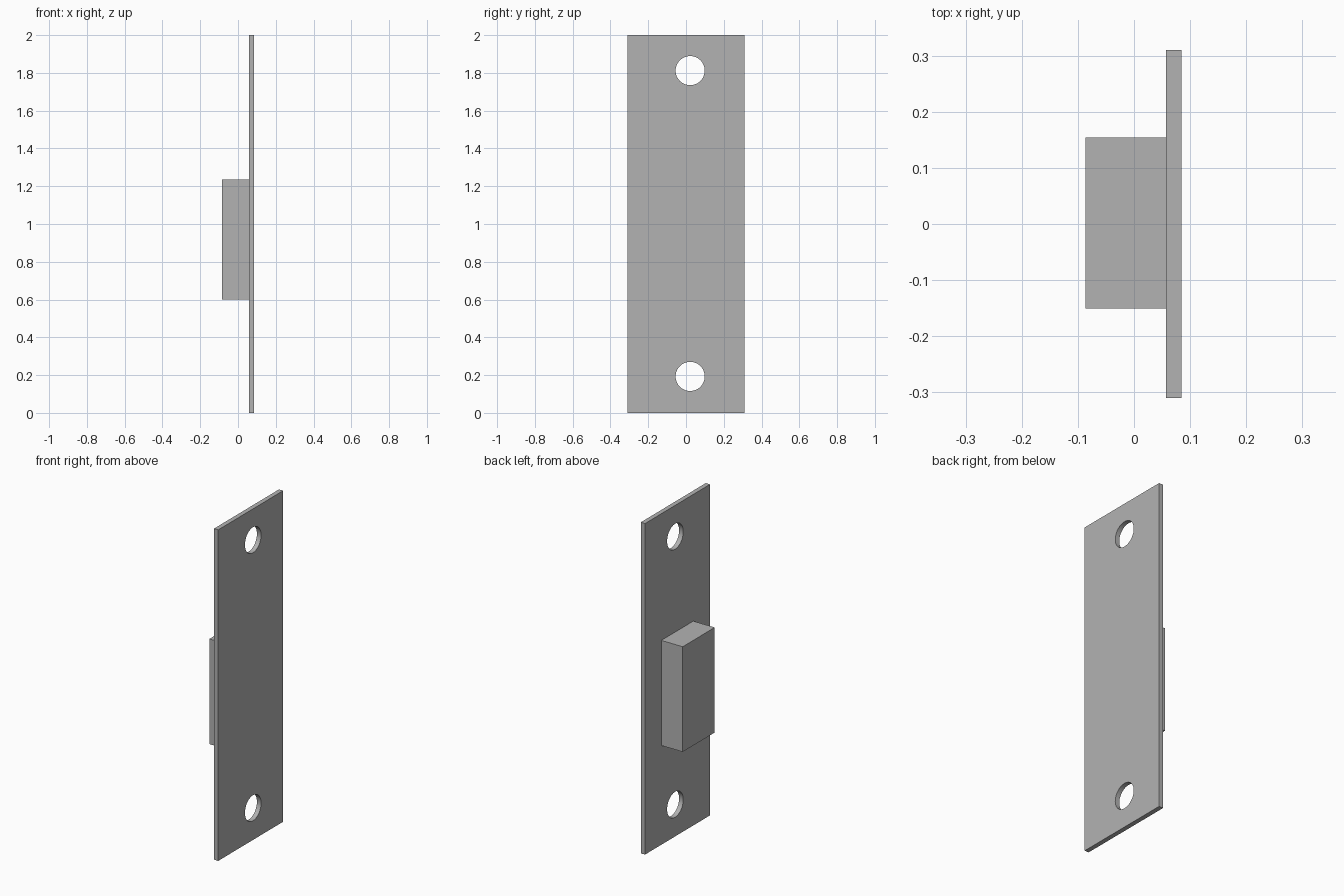
import bpy, bmesh
from math import cos, sin, pi, radians

cube = bpy.data.objects.get("Cube")
if cube:
    bpy.data.objects.remove(cube, do_unlink=True)

PLATE_BACK, PLATE_FRONT = 0.057, 0.085
HALF_WIDTH, HEIGHT = 0.31, 2.0
HOLE_Y, HOLE_RADIUS, HOLE_SIDES = 0.022, 0.077, 64

# Single metal colour
metal = bpy.data.materials.new("grey_metal")
metal.use_nodes = True
grey = (0.45, 0.45, 0.45, 1)
metal.diffuse_color = grey
metal.node_tree.nodes["Principled BSDF"].inputs["Base Color"].default_value = grey


def add_outline(curve, points):
    spline = curve.splines.new("POLY")
    spline.points.add(len(points) - 1)
    for point, (y, z) in zip(spline.points, points):
        point.co = (y, z, 0, 1)
    spline.use_cyclic_u = True


def circle(cy, cz, radius):
    steps = [2 * pi * i / HOLE_SIDES for i in range(HOLE_SIDES)]
    return [(cy + radius * cos(a), cz + radius * sin(a)) for a in steps]


# Mounting plate: rectangular profile with two screw holes, extruded along x
profile = bpy.data.curves.new("plate_profile", "CURVE")
profile.dimensions = "2D"
profile.fill_mode = "BOTH"
profile.extrude = (PLATE_FRONT - PLATE_BACK) / 2
add_outline(profile, [(-HALF_WIDTH, 0), (HALF_WIDTH, 0),
                      (HALF_WIDTH, HEIGHT), (-HALF_WIDTH, HEIGHT)])
for hole_z in (0.193, 1.812):
    add_outline(profile, circle(HOLE_Y, hole_z, HOLE_RADIUS))

plate = bpy.data.objects.new("mounting_plate", profile)
bpy.context.collection.objects.link(plate)
plate.rotation_euler = (radians(90), 0, radians(90))
plate.location.x = (PLATE_BACK + PLATE_FRONT) / 2
bpy.ops.object.select_all(action="DESELECT")
plate.select_set(True)
bpy.context.view_layer.objects.active = plate
bpy.ops.object.convert(target="MESH")

# Weld the caps to the rims
bm = bmesh.new()
bm.from_mesh(plate.data)
bmesh.ops.remove_doubles(bm, verts=bm.verts, dist=0.0001)
bmesh.ops.recalc_face_normals(bm, faces=bm.faces)
bm.to_mesh(plate.data)
bm.free()
bpy.ops.object.shade_smooth_by_angle(angle=radians(30))

# Latch block on the back of the plate
bpy.ops.mesh.primitive_cube_add(size=1, location=(-0.0145, 0.0015, 0.917))
block = bpy.context.object
block.name = "latch_block"
block.scale = (0.143, 0.305, 0.635)
bpy.ops.object.transform_apply(location=False, rotation=False, scale=True)

for part in (plate, block):
    part.data.materials.clear()
    part.data.materials.append(metal)
